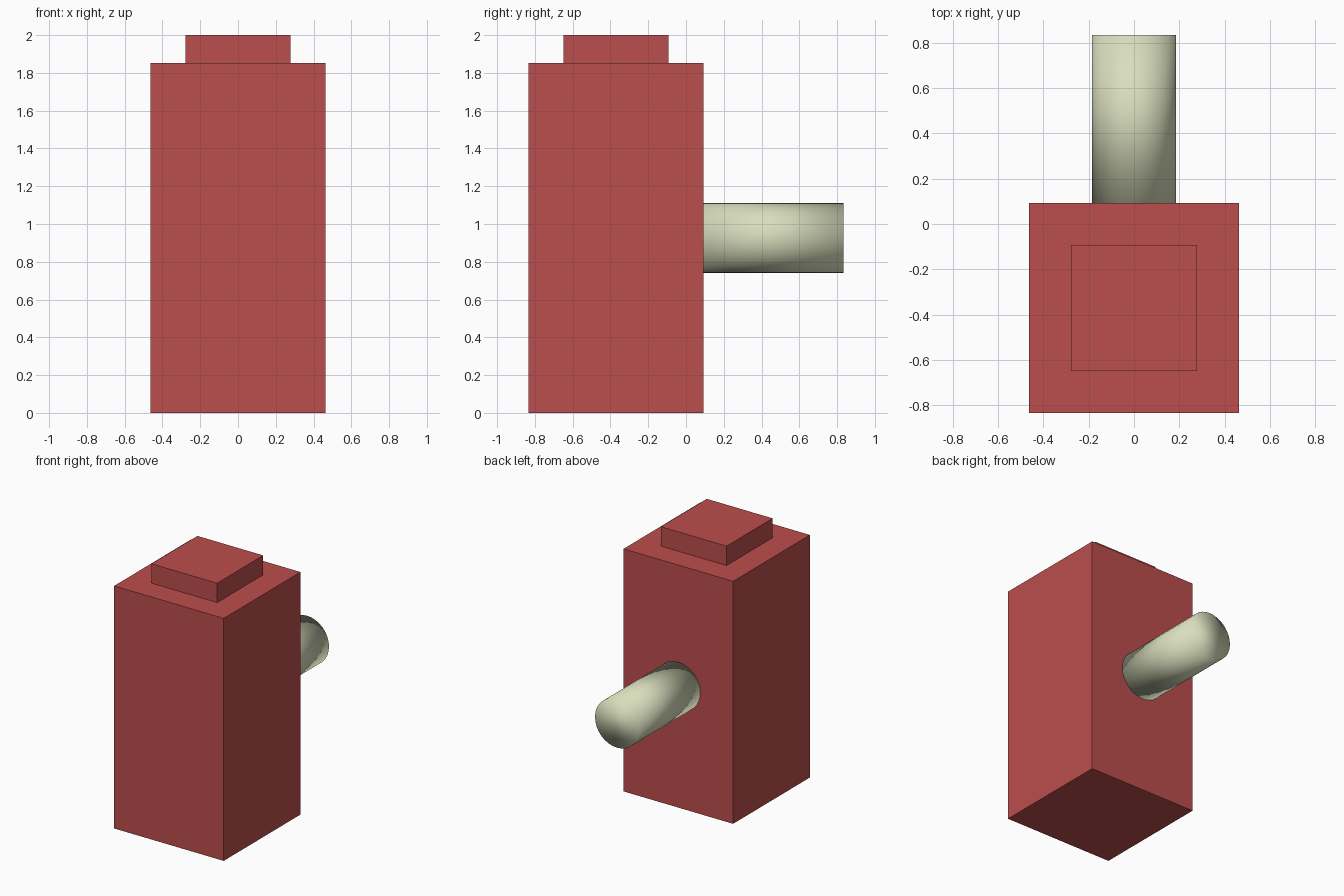
import bpy
from math import pi

if "Cube" in bpy.data.objects:
    bpy.data.objects.remove(bpy.data.objects["Cube"])

U = 2 / 4.32          # one design unit
Y0 = -0.8 * U         # centre of the housing in y


def material(name, rgb):
    m = bpy.data.materials.new(name)
    m.diffuse_color = (*rgb, 1)
    m.use_nodes = True
    m.node_tree.nodes["Principled BSDF"].inputs["Base Color"].default_value = m.diffuse_color
    return m


def finish(name, mat):
    o = bpy.context.object
    o.name = name
    o.data.materials.append(mat)
    bpy.ops.object.transform_apply(location=False, rotation=True, scale=True)
    return o


def block(name, width, z0, z1, mat):
    bpy.ops.mesh.primitive_cube_add(size=1, location=(0, Y0, (z0 + z1) / 2 * U))
    bpy.context.object.scale = (width * U, width * U, (z1 - z0) * U)
    return finish(name, mat)


red = material("red", (0.50, 0.075, 0.075))
cream = material("cream", (0.70, 0.73, 0.51))

# Square housing with a raised cap on top
block("housing", 2.0, 0, 4, red)
block("top_cap", 1.2, 4, 4.32, red)

# Round peg from the back face, smooth over its whole surface
bpy.ops.mesh.primitive_cylinder_add(
    vertices=32, radius=0.4 * U, depth=1.6 * U,
    location=(0, 1.0 * U, 2 * U), rotation=(pi / 2, 0, 0))
finish("back_peg", cream)
bpy.ops.object.shade_smooth()
